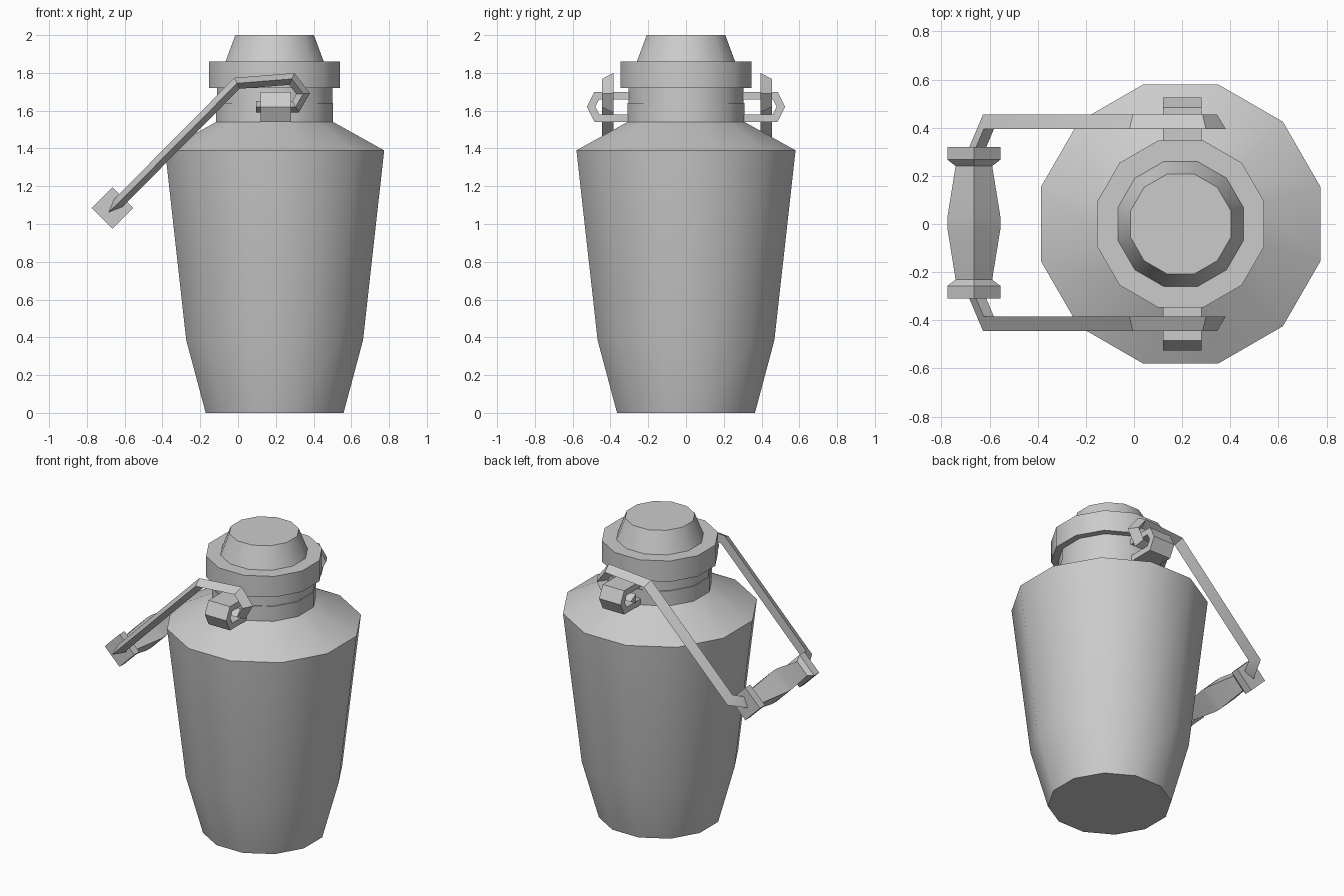
import bpy, math
from mathutils import Vector

if "Cube" in bpy.data.objects:
    bpy.data.objects.remove(bpy.data.objects["Cube"])

CX = 0.194      # axis of the can
HY = 0.005      # mid-plane of the handle


def add_mesh(name, verts, faces):
    me = bpy.data.meshes.new(name)
    me.from_pydata([tuple(v) for v in verts], [], faces)
    ob = bpy.data.objects.new(name, me)
    bpy.context.collection.objects.link(ob)
    bpy.ops.object.select_all(action='DESELECT')
    ob.select_set(True)
    bpy.context.view_layer.objects.active = ob
    bpy.ops.object.mode_set(mode='EDIT')
    bpy.ops.mesh.select_all(action='SELECT')
    bpy.ops.mesh.normals_make_consistent(inside=False)
    bpy.ops.object.mode_set(mode='OBJECT')
    bpy.ops.object.shade_smooth_by_angle(angle=math.radians(35))
    return ob


def skin(name, rings):
    """Join equal-sized vertex rings into a capped tube."""
    n = len(rings[0])
    verts = [v for r in rings for v in r]
    faces = [(k * n + i, k * n + (i + 1) % n, (k + 1) * n + (i + 1) % n, (k + 1) * n + i)
             for k in range(len(rings) - 1) for i in range(n)]
    faces += [tuple(range(n)), tuple(range(len(verts) - n, len(verts)))]
    return add_mesh(name, verts, faces)


def lathe(name, profile):
    """12-sided turned part; profile is (distance to flat, z)."""
    rings = []
    for a, z in profile:
        r = a / math.cos(math.radians(15))
        rings.append([(CX + r * math.cos(math.radians(15 + 30 * i)),
                       r * math.sin(math.radians(15 + 30 * i)), z) for i in range(12)])
    return skin(name, rings)


# Can body with shoulder and neck
lathe("can_body", [(0.365, 0), (0.468, 0.385), (0.58, 1.39), (0.31, 1.54), (0.31, 1.64), (0.303, 1.64)])

# Lid with plug, rim and tapered top
lathe("lid", [(0.305, 1.64), (0.305, 1.72), (0.347, 1.72), (0.347, 1.86),
              (0.26, 1.86), (0.208, 2.0)])

# Bent strap lugs on both sides of the neck
outer = [(0.28, 1.70), (0.485, 1.70), (0.525, 1.62), (0.485, 1.54), (0.28, 1.54)]
inner = [(0.28, 1.66), (0.46, 1.66), (0.48, 1.62), (0.46, 1.58), (0.28, 1.58)]
for side, s in (("back", 1), ("front", -1)):
    rings = [[(x, s * y, z) for x in (0.12, 0.28) for y, z in (pair if x < 0.2 else pair[::-1])]
             for pair in zip(outer, inner)]
    skin("lug_" + side, rings)

# Triangular handle rods, swept with mitred corners
path = [Vector(p) for p in ((0.095, 0.425, 1.62), (0.305, 0.425, 1.62), (0.345, 0.425, 1.69),
                            (0.285, 0.425, 1.768), (-0.005, 0.425, 1.745),
                            (-0.615, 0.425, 1.13), (-0.672, 0.29, 1.075))]
for side, s in (("back", 1), ("front", -1)):
    ring = [path[0] + Vector(o) for o in ((0, -0.03, 0.03), (0, -0.03, -0.03), (0, 0.03, 0))]
    rings = [ring]
    for k in range(1, len(path)):
        d = (path[k] - path[k - 1]).normalized()
        nxt = (path[k + 1] - path[k]).normalized() if k + 1 < len(path) else d
        pl = (d + nxt).normalized()
        ring = [v + d * ((path[k] - v).dot(pl) / d.dot(pl)) for v in ring]
        rings.append(ring)
    skin("handle_rod_" + side, [[(v.x, HY + s * (v.y - HY), v.z) for v in r] for r in rings])

# Four-sided grip, thicker in the middle with end collars
half = [(0.315, 0.11), (0.262, 0.11), (0.236, 0.076), (0.025, 0.11)]
grip = half + [(-y, r) for y, r in reversed(half)]
skin("grip", [[(-0.665 + r * math.cos(i * math.pi / 2), HY + y, 1.085 + r * math.sin(i * math.pi / 2))
               for i in range(4)] for y, r in grip])
